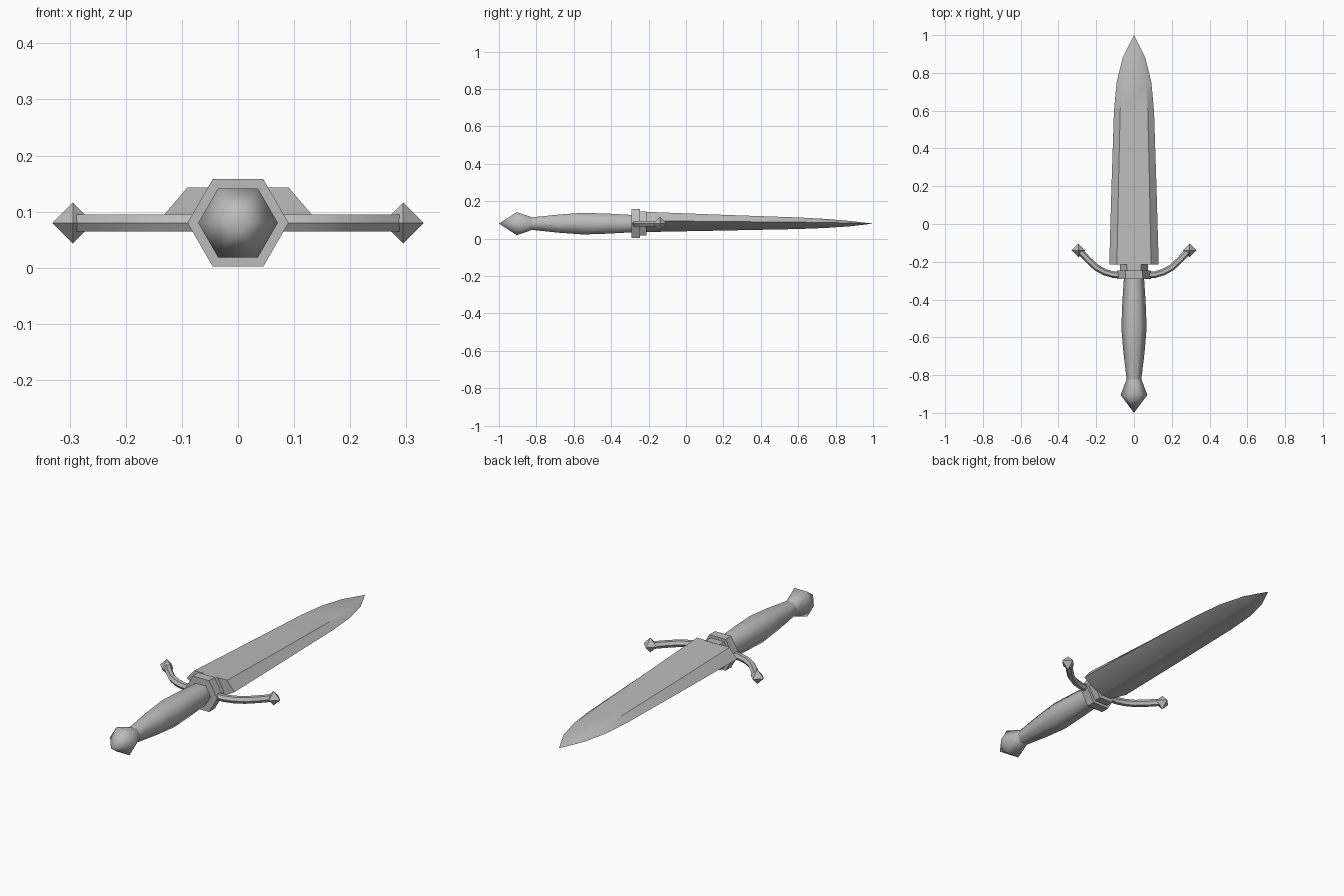
import bpy, bmesh, math
from mathutils import Vector

if "Cube" in bpy.data.objects:
    bpy.data.objects.remove(bpy.data.objects["Cube"], do_unlink=True)

AXIS_Z = 0.08  # height of the dagger's long axis

steel = bpy.data.materials.new("grey_steel")
steel.use_nodes = True
GREY = (0.5, 0.5, 0.5, 1)
steel.diffuse_color = GREY
steel.node_tree.nodes["Principled BSDF"].inputs["Base Color"].default_value = GREY


def finish(name, bm, angle=None):
    bmesh.ops.remove_doubles(bm, verts=bm.verts, dist=0.0005)
    bmesh.ops.recalc_face_normals(bm, faces=bm.faces)
    mesh = bpy.data.meshes.new(name)
    bm.to_mesh(mesh)
    bm.free()
    mesh.materials.append(steel)
    obj = bpy.data.objects.new(name, mesh)
    bpy.context.collection.objects.link(obj)
    if angle:
        bpy.ops.object.select_all(action='DESELECT')
        obj.select_set(True)
        bpy.context.view_layer.objects.active = obj
        bpy.ops.object.shade_smooth_by_angle(angle=math.radians(angle))
    return obj


def loft(name, rings, angle=None):
    """Skin a list of point rings and cap both ends."""
    bm = bmesh.new()
    loops = [[bm.verts.new(p) for p in ring] for ring in rings]
    n = len(loops[0])
    for a, b in zip(loops, loops[1:]):
        for i in range(n):
            j = (i + 1) % n
            bm.faces.new((a[i], a[j], b[j], b[i]))
    bm.faces.new(loops[0])
    bm.faces.new(loops[-1])
    return finish(name, bm, angle)


def hexagon(center, side, r):
    """Six points around center, spanned by side and the z axis."""
    up = Vector((0, 0, 1))
    return [Vector(center) + r * (math.cos(a) * side + math.sin(a) * up)
            for a in (math.radians(60 * k) for k in range(6))]


def hex_turned(name, profile, angle=None):
    """Six-sided part along y from (y, radius) pairs."""
    return loft(name, [hexagon((0, y, AXIS_Z), Vector((1, 0, 0)), r)
                       for y, r in profile], angle)


# Grip, pommel, guard block and collar
hex_turned("grip", [(-0.83, 0.038), (-0.68, 0.056), (-0.55, 0.067),
                    (-0.42, 0.062), (-0.28, 0.053)], 65)
hex_turned("pommel", [(-1, 0.0001), (-0.905, 0.071), (-0.82, 0.038)], 65)
hex_turned("guard_block", [(-0.292, 0.09), (-0.247, 0.09)])
hex_turned("blade_collar", [(-0.25, 0.074), (-0.21, 0.074)])

# Blade: wide flat top, side edges and a narrow lower flat
# stations: y, half width, top height, bottom depth
stations = [(-0.215, 0.131, 0.063, 0.045), (0.2, 0.119, 0.047, 0.037),
            (0.6, 0.106, 0.033, 0.029), (0.75, 0.092, 0.025, 0.023),
            (0.88, 0.06, 0.014, 0.014), (1, 0.0001, 0, 0)]
rings = []
for y, w, top, low in stations:
    half = [(0.69 * w, top), (w, 0.24 * top), (0.23 * w, -low)]
    section = half + [(-x, z) for x, z in reversed(half)]
    rings.append([(x, y, AXIS_Z + z) for x, z in section])
loft("blade", rings, 35)

# Curved crossguard swept through the guard block
arm = [(0.06, -0.27), (0.11, -0.268), (0.155, -0.255), (0.2, -0.23),
       (0.245, -0.188), (0.285, -0.145)]
path = [Vector((-x, y, AXIS_Z)) for x, y in reversed(arm)]
path += [Vector((x, y, AXIS_Z)) for x, y in arm]
rings = []
for i, p in enumerate(path):
    tangent = path[min(i + 1, len(path) - 1)] - path[max(i - 1, 0)]
    side = Vector((tangent.y, -tangent.x, 0)).normalized()
    rings.append(hexagon(p, side, 0.0175))
loft("crossguard", rings, 50)

# Eight-sided finials on the guard tips
for sign, label in ((1, "left"), (-1, "right")):
    bm = bmesh.new()
    bmesh.ops.create_uvsphere(bm, u_segments=4, v_segments=2, radius=0.0365)
    bmesh.ops.translate(bm, verts=bm.verts, vec=(sign * 0.2945, -0.14, AXIS_Z))
    finish(label + "_finial", bm)
